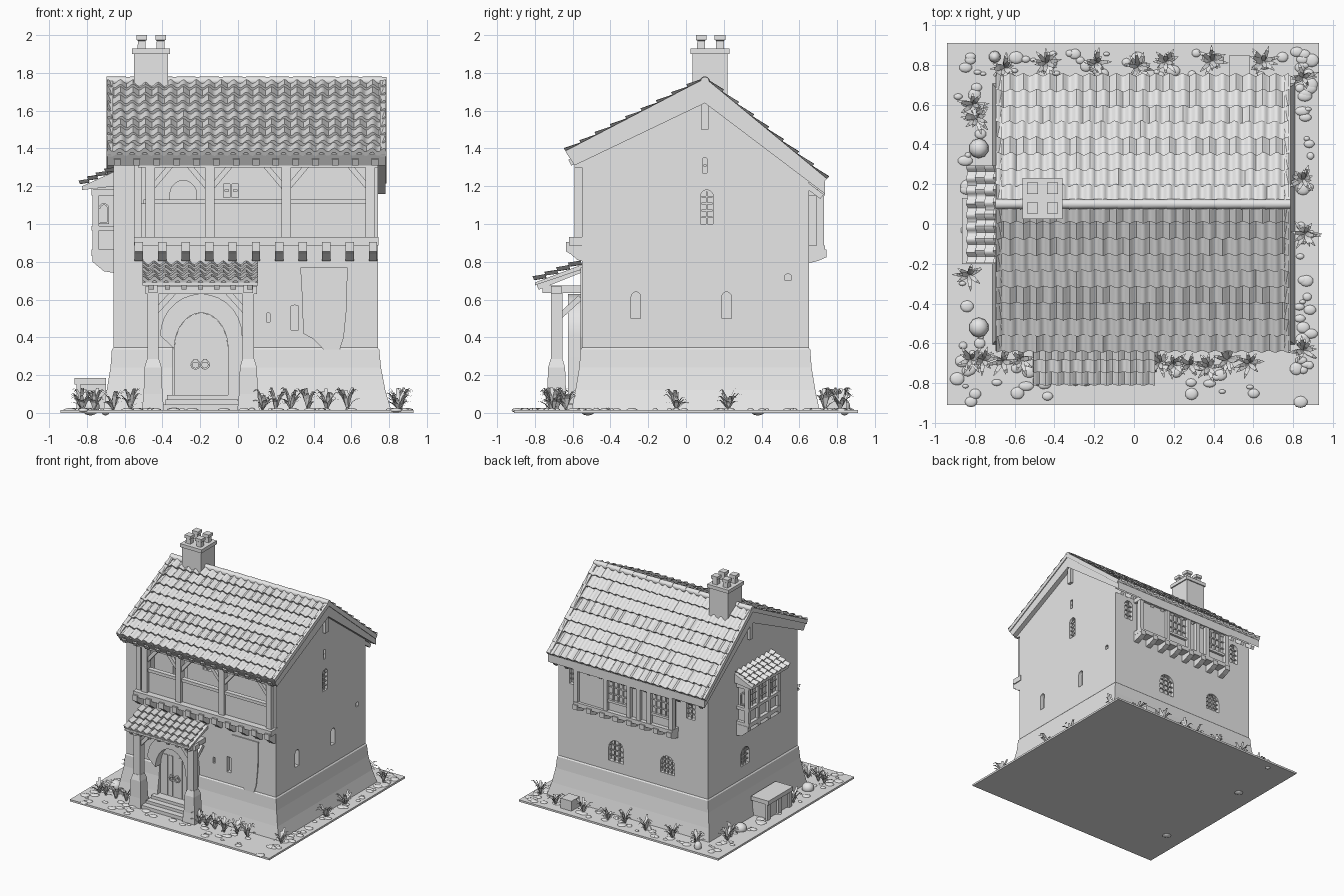
import bpy, bmesh, math, random
from mathutils import Vector, Matrix

if "Cube" in bpy.data.objects:
    bpy.data.objects.remove(bpy.data.objects["Cube"])

random.seed(4)
clay = bpy.data.materials.new("pale_grey")
clay.diffuse_color = (0.8, 0.8, 0.8, 1)
clay.use_nodes = True
clay.node_tree.nodes["Principled BSDF"].inputs["Base Color"].default_value = clay.diffuse_color
new = bmesh.new


def finish(bm, name, smooth=None):
    bmesh.ops.recalc_face_normals(bm, faces=bm.faces)
    me = bpy.data.meshes.new(name)
    bm.to_mesh(me)
    bm.free()
    me.materials.append(clay)
    o = bpy.data.objects.new(name, me)
    bpy.context.collection.objects.link(o)
    if smooth:
        bpy.context.view_layer.objects.active = o
        o.select_set(True)
        bpy.ops.object.shade_smooth_by_angle(angle=math.radians(smooth))
        o.select_set(False)
    return o


def loft(bm, rings):
    vs = [[bm.verts.new(p) for p in r] for r in rings]
    n = len(vs[0])
    for a, b in zip(vs, vs[1:]):
        for i in range(n):
            bm.faces.new((a[i], a[(i + 1) % n], b[(i + 1) % n], b[i]))
    bm.faces.new(vs[0][::-1])
    bm.faces.new(vs[-1])


def prism(bm, pts, axis, t0, t1):
    put = {'x': lambda a, b, t: (t, a, b), 'y': lambda a, b, t: (a, t, b)}[axis]
    loft(bm, [[put(a, b, t) for a, b in pts] for t in (t0, t1)])


def rect(x0, x1, y0, y1, z):
    return [(x0, y0, z), (x1, y0, z), (x1, y1, z), (x0, y1, z)]


def box(bm, x0, x1, y0, y1, z0, z1):
    loft(bm, [rect(x0, x1, y0, y1, z0), rect(x0, x1, y0, y1, z1)])


def beam(bm, p, q, w):
    p, q = Vector(p), Vector(q)
    m = (q - p).to_track_quat('Z', 'Y').to_matrix()
    r = [m @ Vector((a * w / 2, b * w / 2, 0)) for a, b in ((-1, -1), (1, -1), (1, 1), (-1, 1))]
    loft(bm, [[p + v for v in r], [q + v for v in r]])


def arch(c, w, z0, z1, rise=None, n=10):
    rise = rise or w / 2
    top = [(c + w / 2 * math.cos(math.pi * i / n), z1 - rise + rise * math.sin(math.pi * i / n)) for i in range(n + 1)]
    return [(c - w / 2, z0), (c + w / 2, z0)] + top


def tiles(bm, a, b, d, rows, cols):
    # wavy stepped tile sheet hanging from ridge line a-b along d
    a, b, d = Vector(a), Vector(b), Vector(d)
    n = (b - a).cross(d).normalized()
    n = n if n.z > 0 else -n
    lines = []
    for r in range(rows):
        shift = random.uniform(-.1, .1)
        for s, h in ((r / rows, 0), ((r + 1) / rows, .014)):
            lines.append([bm.verts.new(a + (b - a) * (i / (cols * 6)) + d * s + n * (
                h + .011 + .011 * math.cos(2 * math.pi * (i / 6 + shift)) + random.uniform(-.001, .001)))
                for i in range(cols * 6 + 1)])
    lines.append([bm.verts.new(v.co - n * .025) for v in lines[-1]])
    for p, q in zip(lines, lines[1:]):
        for i in range(cols * 6):
            bm.faces.new((p[i], p[i + 1], q[i + 1], q[i]))


def cut(o, bm):
    tool = finish(bm, "cutter")
    m = o.modifiers.new("cut", 'BOOLEAN')
    m.operation, m.solver, m.object = 'DIFFERENCE', 'EXACT', tool
    me = bpy.data.meshes.new_from_object(o.evaluated_get(bpy.context.evaluated_depsgraph_get()))
    o.modifiers.clear()
    o.data = me
    bpy.data.objects.remove(tool)


# ground and scattered stones
g = new()
box(g, -.94, .93, -.91, .91, 0, .016)
finish(g, "ground_slab")
g = new()
for i in range(150):
    t = random.uniform(-.9, .9)
    x, y = random.choice([(t, -random.uniform(.7, .87)), (t, random.uniform(.74, .87)),
                          (-random.uniform(.76, .9), t), (random.uniform(.83, .89), t)])
    r = random.uniform(.015, .04)
    bmesh.ops.create_icosphere(g, subdivisions=2, radius=1, matrix=Matrix.Translation((x, y, .014)) @
                               Matrix.Diagonal((r, r * random.uniform(.6, 1), .012, 1)))
for x, y, r in ((-.78, .38, .05), (-.78, -.52, .05), (-.7, .84, .03)):
    bmesh.ops.create_icosphere(g, subdivisions=2, radius=1, matrix=Matrix.Translation((x, y, .03)) @ Matrix.Diagonal((r, r, .045, 1)))
finish(g, "ground_stones", 60)

# walls: flared plinth and gabled body
g = new()
loft(g, [rect(*r) for r in ((-.715, .815, -.61, .71, 0), (-.695, .78, -.585, .685, .12),
                            (-.675, .757, -.565, .665, .24), (-.668, .748, -.558, .658, .335), (-.66, .74, -.55, .65, .345))])
plinth = finish(g, "plinth")
g = new()
prism(g, [(-.55, .34), (.65, .34), (.65, 1.24), (.10, 1.68), (-.55, 1.36)], 'x', -.66, .74)
walls = finish(g, "walls")
g = new()
box(g, -.53, .71, -.8, -.36, .93, 1.31)
cut(walls, g)

# window holes with lattice bars: (axis, wall position, outward sign, centre, width, z0, z1, bars across, bars up)
holes, bars = new(), new()
for ax, w, s, c, wd, z0, z1, nu, nv in (
        ('x', .74, 1, -.265, .05, .50, .64, 0, 0), ('x', .74, 1, .215, .05, .50, .64, 0, 0),
        ('x', .74, 1, .11, .068, 1.0, 1.18, 1, 4), ('x', .74, 1, .10, .025, 1.27, 1.35, 0, 1),
        ('x', .74, 1, .54, .03, .70, .735, 0, 0), ('x', -.66, -1, .15, .11, .45, .60, 2, 3),
        ('y', .65, 1, .2, .14, .43, .61, 2, 3), ('y', .65, 1, -.28, .13, .46, .61, 3, 3),
        ('y', .65, 1, .6, .08, .98, 1.15, 1, 3), ('y', .65, 1, -.5, .08, .98, 1.15, 1, 3),
        ('y', -.55, -1, .30, .04, .44, .57, 0, 0), ('y', -.55, -1, .16, .018, .48, .53, 0, 0),
        ('y', -.36, -1, -.29, .14, .95, 1.23, 0, 0), ('y', -.36, -1, -.06, .035, 1.14, 1.215, 0, 1),
        ('y', -.36, -1, -.015, .035, 1.14, 1.215, 0, 1)):
    rise = .005 if wd < .045 else wd / 2
    prism(holes, arch(c, wd, z0, z1, rise), ax, w - s * .035, w + s * .05)
    put = (lambda t, z: (w - s * .012, t, z)) if ax == 'x' else (lambda t, z: (t, w - s * .012, z))
    for i in range(nu):
        t = c + wd * ((i + 1) / (nu + 1) - .5)
        beam(bars, put(t, z0), put(t, z1 - .008), .009)
    for i in range(nv):
        z = z0 + (z1 - z0) * (i + 1) / (nv + 1)
        beam(bars, put(c - wd / 2 + .005, z), put(c + wd / 2 - .005, z), .009)
cut(walls, holes)
finish(bars, "window_bars")

# arched doorway, door and steps
for o in (plinth, walls):
    g = new()
    prism(g, arch(-.195, .30, .09, .54, .2), 'y', -.75, -.535)
    cut(o, g)
g = new()
prism(g, arch(-.195, .435, .05, .63, .22, 14) + arch(-.195, .285, .05, .53, .19, 14)[::-1], 'y', -.625, -.54)
finish(g, "door_surround", 40)
g = new()
prism(g, arch(-.195, .285, .09, .53, .19), 'y', -.555, -.53)
for x in (-.285, -.24, -.15, -.105):
    box(g, x - .018, x + .018, -.56, -.55, .1, .44)
finish(g, "door")
g = new()
for x in (-.225, -.175):
    ring = [(x + .022 * math.cos(i * math.pi / 4), -.565, .255 + .022 * math.sin(i * math.pi / 4)) for i in range(8)]
    for i in range(8):
        beam(g, ring[i - 1], ring[i], .01)
    box(g, x - .01, x + .01, -.575, -.55, .265, .285)
finish(g, "door_rings")
g = new()
for i in range(3):
    box(g, -.395 + i * .01, .01 - i * .01, -.73 + i * .05, -.54, 0, .045 + i * .025)
finish(g, "door_steps")

# hanging plaster patch on the front wall
g = new()
prism(g, [(.33, .77), (.58, .77), (.575, .55), (.56, .40), (.52, .28), (.46, .33), (.40, .39), (.345, .42), (.34, .6)], 'y', -.558, -.549)
finish(g, "plaster_patch")

# main roof: slab, tiles, ridge roll, verge and rafters
RID, FR, BK = (.10, 1.75), (-.63, 1.37), (.735, 1.225)
g = new()
prism(g, [FR, RID, BK, (.735, 1.16), (.10, 1.64), (-.59, 1.31)], 'x', -.69, .78)
finish(g, "roof_slab")
g = new()
for e, rows in ((FR, 9), (BK, 8)):
    tiles(g, (-.69, *RID), (.78, *RID), (0, e[0] - RID[0], e[1] - RID[1]), rows, 22)
finish(g, "roof_tiles", 50)
g = new()
for i in range(12):
    x = -.695 + i * .1233
    bmesh.ops.create_cone(g, cap_ends=True, segments=12, radius1=.026, radius2=.023, depth=.126,
                          matrix=Matrix.Translation((x + .0617, .10, 1.756)) @ Matrix.Rotation(math.pi / 2, 4, 'Y'))
for x in (-.68, .77):
    for e in (FR, BK):
        beam(g, (x, RID[0], RID[1] + .002), (x, e[0], e[1] + .002), .034)
finish(g, "ridge_and_verge_tiles", 40)
g = new()
for i in range(14):
    x = -.64 + i * .105
    beam(g, (x, -.5, 1.385), (x, -.615, 1.325), .035)
    beam(g, (x, .62, 1.22), (x, .72, 1.145), .03)
for x0, x1 in ((.73, .765), (-.685, -.65)):
    box(g, x0, x1, .08, .12, 1.5, 1.66)
finish(g, "rafter_ends")

# chimney with four pots
g = new()
box(g, -.55, -.37, .035, .22, 1.6, 1.90)
box(g, -.56, -.36, .025, .23, 1.90, 1.93)
finish(g, "chimney")
g = new()
for x in (-.51, -.41):
    for y in (.08, .18):
        loft(g, [rect(x - r, x + r, y - r, y + r, z) for r, z in ((.022, 1.92), (.02, 1.97), (.028, 1.975), (.028, 2.0))])
finish(g, "chimney_pots")

# balcony frame
g = new()
box(g, -.55, .745, -.62, -.53, .885, .93)
box(g, -.53, .74, -.59, -.53, 1.30, 1.345)
box(g, -.50, .72, -.58, -.54, 1.105, 1.13)
xs = (-.465, -.15, .255, .70)
for i, x in enumerate(xs):
    box(g, x - .025, x + .025, -.59, -.54, .92, 1.31)
    for s in (-1, 1):
        if -1 < i + s < 4:
            beam(g, (x, -.565, 1.18), (x + s * .11, -.565, 1.31), .028)
box(g, -.55, -.51, -.58, -.53, .92, 1.31)
finish(g, "balcony_frame")
g = new()
box(g, -.51, .72, -.565, -.545, .92, 1.11)
finish(g, "balcony_parapet")
g = new()
for i in range(11):
    x = -.525 + i * .124
    prism(g, [(-.54, .80), (-.575, .81), (-.61, .84), (-.635, .855), (-.635, .905), (-.54, .905)], 'x', x - .022, x + .022)
finish(g, "balcony_corbels")

# entrance porch
g = new()
for x in (-.45, .055):
    loft(g, [rect(x - r, x + r, -.685 - r, -.685 + r, z) for r, z in ((.06, 0), (.05, .1), (.045, .24), (.032, .285))])
finish(g, "porch_pedestals")
g = new()
for x, s in ((-.45, 1), (.055, -1)):
    box(g, x - .03, x + .03, -.715, -.655, .27, .65)
    beam(g, (x + s * .01, -.685, .53), (x + s * .11, -.685, .64), .03)
    beam(g, (x, -.68, .50), (x, -.56, .61), .03)
    box(g, x - .025, x + .025, -.76, -.54, .635, .675)
box(g, -.49, .10, -.715, -.66, .63, .672)
for i in range(7):
    x = -.46 + i * .087
    beam(g, (x, -.56, .755), (x, -.785, .665), .028)
finish(g, "porch_frame")
g = new()
prism(g, [(-.55, .785), (-.80, .69), (-.80, .675), (-.55, .76)], 'x', -.505, .105)
tiles(g, (-.505, -.55, .785), (.105, -.55, .785), (0, -.25, -.095), 4, 10)
finish(g, "porch_roof", 45)

# left bay window
g = new()
box(g, -.745, -.64, -.14, .24, .85, 1.2)
finish(g, "left_bay_box")
g = new()
for z0, z1 in ((.83, .865), (.965, .99), (1.15, 1.185)):
    box(g, -.775, -.65, -.165, .265, z0, z1)
for y in (-.15, -.02, .12, .25):
    box(g, -.77, -.735, y - .015, y + .015, .84, 1.17)
    prism(g, [(-.65, .74), (-.71, .75), (-.77, .80), (-.77, .84), (-.65, .84)], 'y', y - .018, y + .018)
for y in (-.085, .05, .185):
    for z in (1.03, 1.09):
        box(g, -.755, -.74, y - .05, y + .05, z - .004, z + .004)
    box(g, -.755, -.74, y - .005, y + .005, .98, 1.16)
for y in (-.142, .242):
    prism(g, arch(-.71, .055, 1.0, 1.11) + arch(-.71, .035, 1.01, 1.1)[::-1], 'y', y - .008, y + .008)
finish(g, "left_bay_frame")
g = new()
prism(g, [(-.65, 1.28), (-.825, 1.2), (-.825, 1.18), (-.65, 1.2)], 'y', -.195, .295)
tiles(g, (-.65, -.195, 1.28), (-.65, .295, 1.28), (-.18, 0, -.082), 4, 8)
finish(g, "left_bay_roof", 45)

# rear bay window with plain panel
g = new()
box(g, -.36, .52, .64, .70, .87, 1.22)
box(g, .27, .50, .69, .712, .88, 1.18)
finish(g, "rear_bay_box")
g = new()
for z0, z1 in ((.85, .885), (1.15, 1.185)):
    box(g, -.385, .545, .64, .735, z0, z1)
for x in (-.365, -.16, -.06, .03, .25, .525):
    box(g, x - .018, x + .018, .69, .73, .86, 1.17)
for c in (-.26, .14):
    box(g, c - .09, c + .09, .695, .72, .96, .98)
    for k in (-.045, 0, .045):
        box(g, c + k - .005, c + k + .005, .695, .712, .97, 1.16)
    for z in (1.03, 1.09):
        box(g, c - .09, c + .09, .695, .71, z - .005, z + .005)
for i in range(8):
    x = -.36 + i * .126
    prism(g, [(.64, .79), (.70, .805), (.745, .825), (.745, .865), (.64, .865)], 'x', x - .022, x + .022)
finish(g, "rear_bay_frame")

# bench by the left wall and crate at the rear
g = new()
box(g, -.865, -.70, -.20, .13, .15, .185)
box(g, -.84, -.70, -.18, .11, .02, .15)
for y in (-.18, -.035, .11):
    box(g, -.855, -.835, y - .02, y + .02, .01, .16)
box(g, .48, .58, .74, .85, .01, .10)
finish(g, "bench_and_crate")

# spiky plants around the walls
g = new()
back = [(x, .80) for x in (-.65, -.44, -.19, .02, .16, .39, .65)]
front = [(x, -.70) for x in (-.82, -.76, -.66, -.57, .13, .2, .28, .37, .47, .58)]
side = [(.85, .74), (-.81, .60), (-.79, .53), (-.83, -.27), (.85, .23), (.86, -.07), (.85, -.63)]
for x, y in back + front + side:
    c = Vector((x, y + random.uniform(-.02, .02), .015))
    for k in range(14):
        a, r, h = k * 2.4 + random.random(), random.uniform(.04, .085), random.uniform(.04, .12)
        d, n = Vector((math.cos(a), math.sin(a), 0)), Vector((-math.sin(a), math.cos(a), 0))
        spine = [(c + d * r * u + Vector((0, 0, h * v)), w) for u, v, w in ((0, 0, .006), (.35, .7, .011), (.7, 1, .008), (1, .9, .001))]
        vs = [(g.verts.new(p - n * w), g.verts.new(p + n * w)) for p, w in spine]
        for p, q in zip(vs, vs[1:]):
            g.faces.new((p[0], p[1], q[1], q[0]))
finish(g, "plants")
